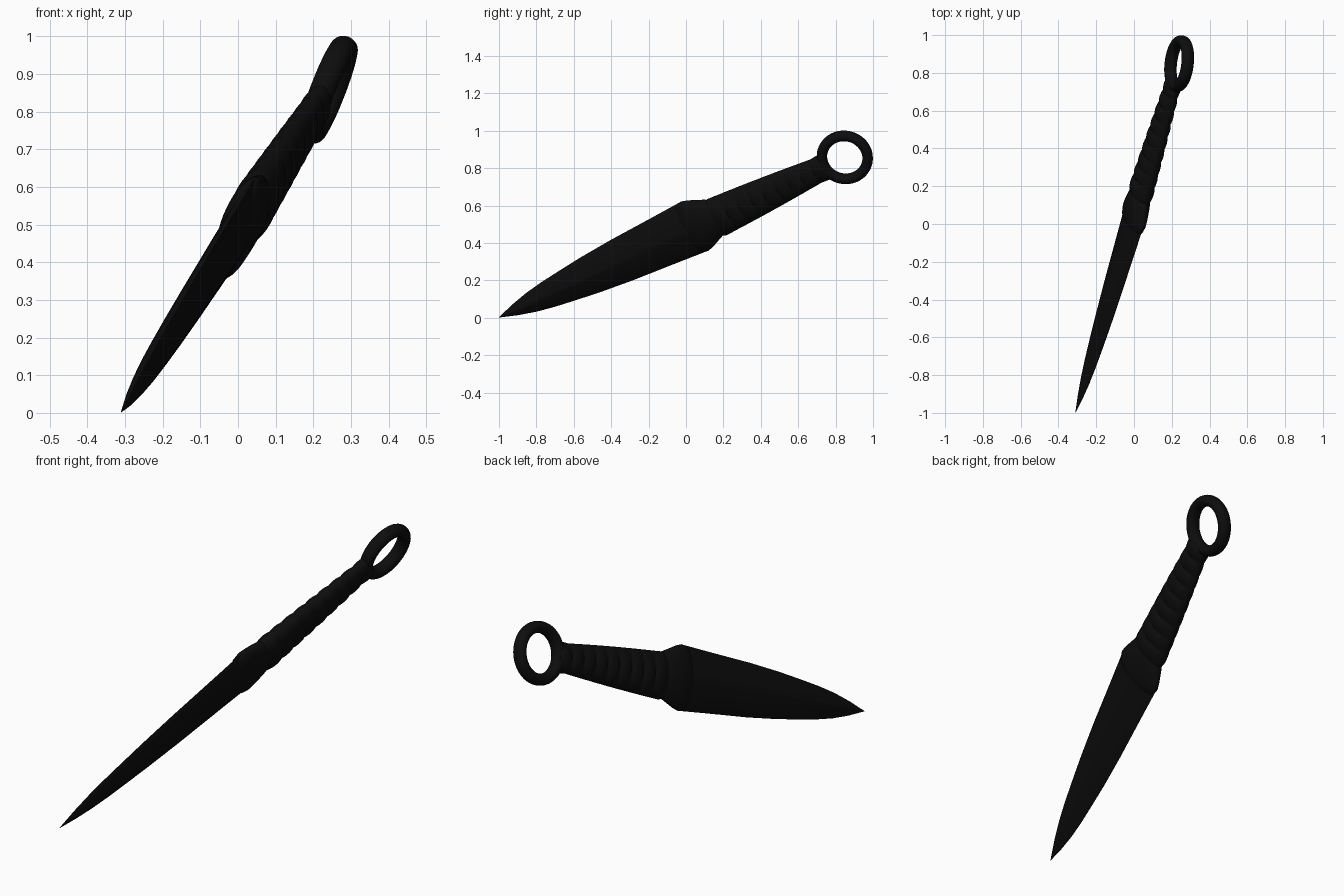
import bpy, bmesh, math
from mathutils import Matrix, Vector

old = bpy.data.objects.get("Cube")
if old:
    bpy.data.objects.remove(old)

black = bpy.data.materials.new("black steel")
black.use_nodes = True
black.diffuse_color = (0.004, 0.004, 0.004, 1)
black.node_tree.nodes["Principled BSDF"].inputs["Base Color"].default_value = (0.004, 0.004, 0.004, 1)

# Knife frame: local x runs tip to ring, y across the blade, z through its thickness
tip = Vector((-0.31, -1.0, 0.002))
length_dir = Vector((0.261, 0.875, 0.408)).normalized()
normal = Vector((0.925, -0.11, -0.36))
normal = (normal - normal.dot(length_dir) * length_dir).normalized()
width_dir = normal.cross(length_dir)
frame = Matrix((length_dir, width_dir, normal)).transposed().to_4x4()
frame.translation = tip


def finish(obj, angle):
    obj.matrix_world = frame
    obj.data.materials.append(black)
    bpy.ops.object.select_all(action='DESELECT')
    obj.select_set(True)
    bpy.context.view_layer.objects.active = obj
    bpy.ops.object.shade_smooth_by_angle(angle=math.radians(angle))


def oval(power, count=40):
    """Unit outline; power 2 is a circle, lower is closer to a diamond."""
    for i in range(count):
        a = 2 * math.pi * i / count
        c, s = math.cos(a), math.sin(a)
        yield (math.copysign(abs(c) ** (2 / power), c),
               math.copysign(abs(s) ** (2 / power), s))


def loft(name, sections, power, angle=35, shift=0.0):
    """Skin sections given as (position, half width, half thickness)."""
    bm = bmesh.new()
    rings = [[bm.verts.new((t, shift + w * y, h * z)) for y, z in oval(power)]
             for t, w, h in sections]
    for a, b in zip(rings, rings[1:]):
        for i in range(len(a)):
            j = (i + 1) % len(a)
            bm.faces.new((a[i], a[j], b[j], b[i]))
    bm.faces.new(rings[0])
    bm.faces.new(rings[-1])
    bmesh.ops.recalc_face_normals(bm, faces=bm.faces)
    mesh = bpy.data.meshes.new(name)
    bm.to_mesh(mesh)
    bm.free()
    obj = bpy.data.objects.new(name, mesh)
    bpy.context.collection.objects.link(obj)
    finish(obj, angle)


# Leaf-shaped blade with a lens section
loft("blade", [(0, 0.001, 0.001), (0.1, 0.034, 0.014), (0.2, 0.06, 0.023),
               (0.3, 0.078, 0.029), (0.42, 0.094, 0.033), (0.56, 0.111, 0.036),
               (0.75, 0.128, 0.039), (1.0, 0.143, 0.042), (1.2, 0.156, 0.044)], 1.3)

# Collar tapering from the blade shoulders to the grip
loft("collar", [(1.13, 0.1, 0.03), (1.16, 0.145, 0.046), (1.195, 0.157, 0.051),
                (1.23, 0.147, 0.053), (1.28, 0.125, 0.054), (1.315, 0.11, 0.05),
                (1.33, 0.1, 0.045)], 1.8)

# Grip wrapped in flat bands, rippled on its broad sides
start, end, bands, steps = 1.325, 2.0, 9, 8
grip = [(start - 0.012, 0.108, 0.05)]
for k in range(bands * steps + 1):
    f = k / (bands * steps)
    ripple = abs(math.sin(math.pi * bands * f)) ** 0.7
    width = 0.113 - 0.048 * f + 0.004 * math.sin(math.pi * f)
    width += 0.012 * max(0, (f - 0.9) / 0.1)
    grip.append((start + (end - start) * f, width, 0.051 - 0.02 * f + 0.009 * ripple))
loft("grip", grip, 2, 50, -0.007)

# End ring
bpy.ops.mesh.primitive_torus_add(major_segments=64, minor_segments=20,
                                 major_radius=0.123, minor_radius=0.028)
ring = bpy.context.object
ring.name = "end_ring"
ring.data.transform(Matrix.Translation((2.11, -0.006, 0)) @ Matrix.Diagonal((1, 1, 1.2, 1)))
finish(ring, 60)
